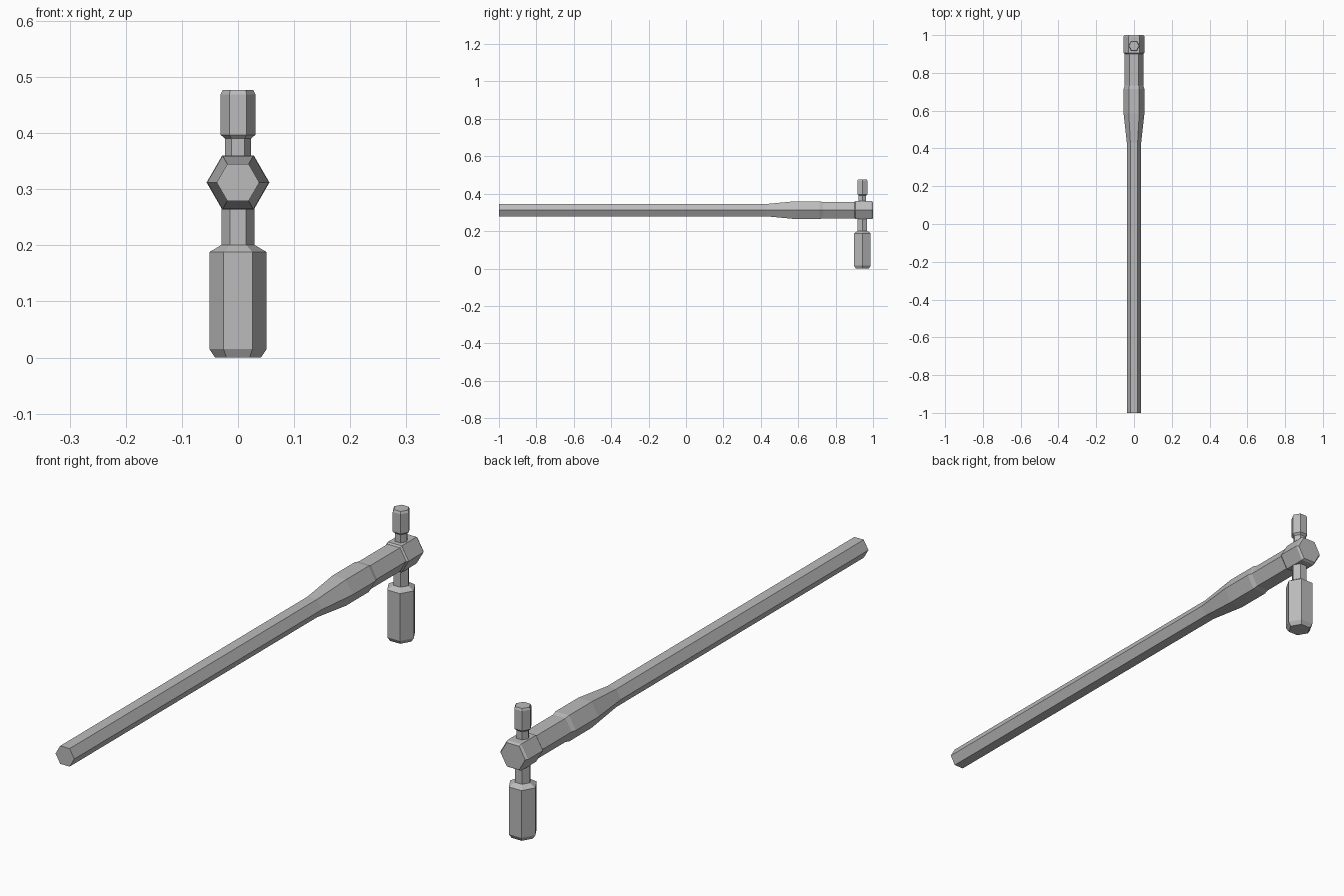
import bpy, bmesh, math
from mathutils import Matrix

cube = bpy.data.objects.get("Cube")
if cube:
    bpy.data.objects.remove(cube, do_unlink=True)

AXIS_Z = 0.312   # height of the handle axis
PIN_Y = 0.943    # position of the upright tool through the head

steel = bpy.data.materials.new("grey steel")
steel.use_nodes = True
grey = (0.5, 0.5, 0.5, 1)
steel.diffuse_color = grey
steel.node_tree.nodes["Principled BSDF"].inputs["Base Color"].default_value = grey


def hex_bar(name, profile, matrix):
    """Six-sided bar with corners on +-x, from (distance, radius) stations."""
    bm = bmesh.new()
    rings = []
    for d, r in profile:
        angles = [math.radians(60 * i) for i in range(6)]
        rings.append([bm.verts.new((r * math.cos(a), r * math.sin(a), d)) for a in angles])
    for low, high in zip(rings, rings[1:]):
        for i in range(6):
            j = (i + 1) % 6
            bm.faces.new((low[i], low[j], high[j], high[i]))
    bm.faces.new(rings[0][::-1])
    bm.faces.new(rings[-1])
    bm.transform(matrix)
    bmesh.ops.recalc_face_normals(bm, faces=bm.faces)
    mesh = bpy.data.meshes.new(name)
    bm.to_mesh(mesh)
    bm.free()
    mesh.materials.append(steel)
    obj = bpy.data.objects.new(name, mesh)
    bpy.context.collection.objects.link(obj)
    return obj


along_y = Matrix.Translation((0, 0, AXIS_Z)) @ Matrix.Rotation(math.radians(-90), 4, "X")
upright = Matrix.Translation((0, PIN_Y, 0))

# Long handle swelling into a collar, then the neck
hex_bar("handle", [(-1, 0.038), (0.43, 0.038), (0.585, 0.055), (0.715, 0.055),
                   (0.732, 0.05), (0.91, 0.05)], along_y)

# Head block with chamfered ends
hex_bar("head", [(0.9, 0.05), (0.906, 0.056), (0.992, 0.056), (1, 0.05)], along_y)

# Upright tool: large lower socket with its stem, small upper socket with its stem
hex_bar("lower_socket", [(0, 0.041), (0.015, 0.051), (0.188, 0.051), (0.201, 0.029),
                         (0.3, 0.029)], upright)
hex_bar("upper_socket", [(0.3, 0.023), (0.39, 0.023), (0.397, 0.031), (0.469, 0.031),
                         (0.477, 0.027)], upright)
